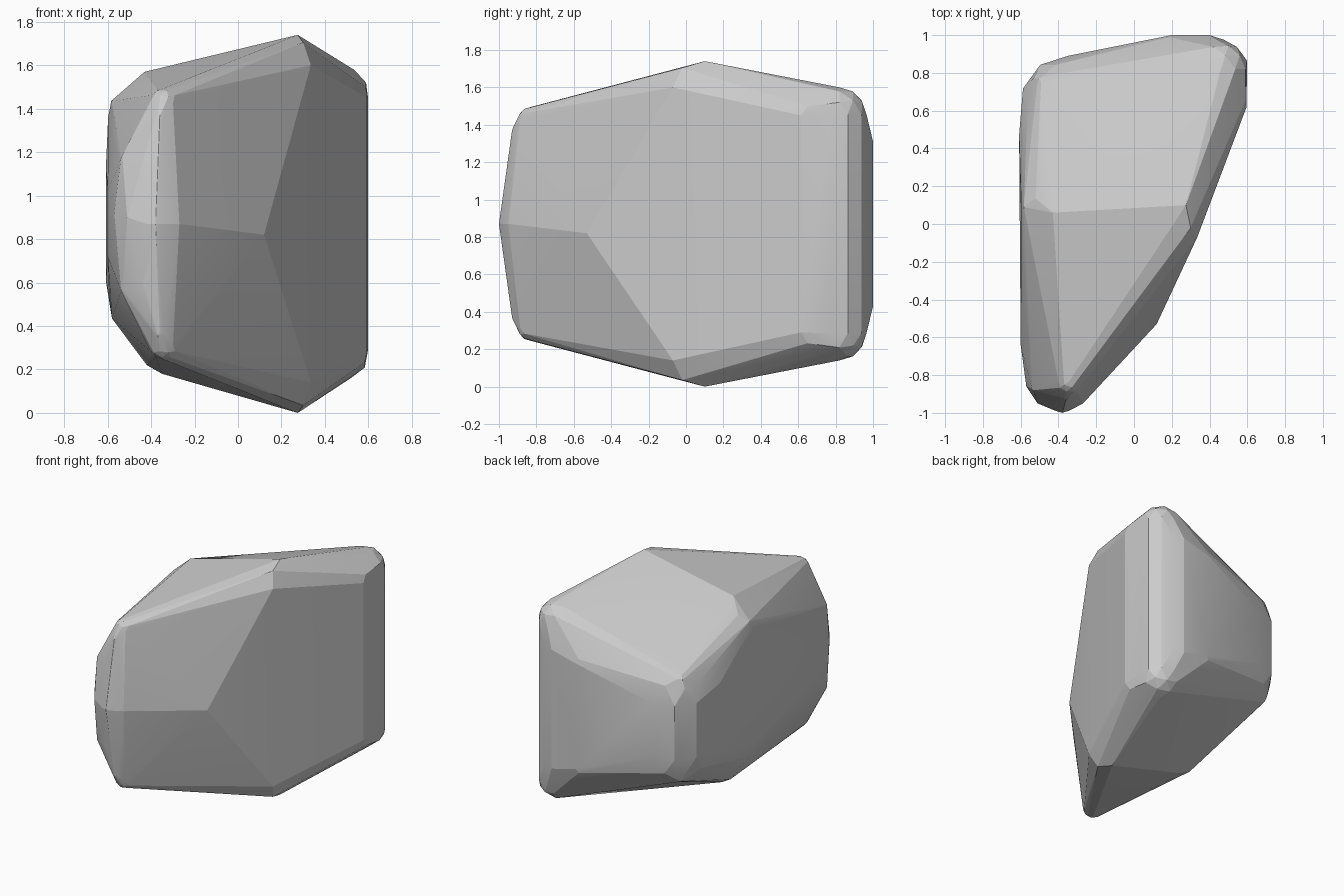
import bpy, bmesh
from mathutils import Vector

if "Cube" in bpy.data.objects:
    bpy.data.objects.remove(bpy.data.objects["Cube"])

MID = 0.87  # height of the rough mirror plane

# Rounded corners (x, y, z, radius), repeated above and below the mid plane
corners = [
    (0.275, 0.10, 1.74, 0),        # peak
    (0.30, -0.02, 1.705, 0),
    (0.335, -0.07, 1.60, 0),       # right-hand kink
    (0.46, 0.82, 1.455, 0.145),    # back right
    (0.49, 0.65, 1.45, 0.11),
    (0.40, 0.87, 1.31, 0.13),
    (0.20, 0.94, 1.26, 0.06),
    (-0.35, 0.64, 1.07, 0.25),     # back left
    (-0.47, 0.74, 1.22, 0.05),
    (-0.57, 0.46, 1.13, 0.04),
    (-0.34, -0.83, 1.425, 0.07),   # front
    (-0.36, -0.90, 1.37, 0.03),
    (-0.43, -0.93, 1.15, 0.02),
    (-0.52, -0.87, 1.17, 0.02),
    (-0.60, -0.64, 1.02, 0),
]
# Corners that are not repeated
singles = [
    (0.12, -0.53, 0.82, 0),        # front facet point
    (-0.38, -0.93, 0.87, 0.07),    # front tip
    (-0.27, -0.95, 0.87, 0),
    (-0.51, -0.95, 0.90, 0),
    (-0.57, -0.86, 0.92, 0),
    (-0.46, 0.09, 1.36, 0.145),    # left shoulder, top
    (-0.43, 0.06, 1.57, 0),
    (-0.37, 0.09, 0.54, 0.235),    # left shoulder, bottom
    (-0.42, 0.08, 0.22, 0),
    (-0.35, 0.08, 0.18, 0),
]
mirrored = [(x, y, 2 * MID - z, r) for x, y, z, r in corners]

# Stone: convex hull wrapped around all corner balls
bm = bmesh.new()
for x, y, z, r in corners + mirrored + singles:
    if r == 0:
        bm.verts.new((x, y, z))
    else:
        ball = bmesh.ops.create_icosphere(bm, subdivisions=2, radius=r)
        bmesh.ops.translate(bm, verts=ball["verts"], vec=Vector((x, y, z)))
for e in list(bm.edges):
    bm.edges.remove(e)
bmesh.ops.convex_hull(bm, input=bm.verts)
bmesh.ops.delete(bm, geom=[v for v in bm.verts if not v.link_faces], context='VERTS')
bmesh.ops.recalc_face_normals(bm, faces=bm.faces)

# Stand it on the ground
low = min(v.co.z for v in bm.verts)
bmesh.ops.translate(bm, verts=bm.verts, vec=Vector((0, 0, -low)))

mesh = bpy.data.meshes.new("stone")
bm.to_mesh(mesh)
bm.free()
stone = bpy.data.objects.new("stone", mesh)
bpy.context.collection.objects.link(stone)
bpy.context.view_layer.objects.active = stone
stone.select_set(True)
bpy.ops.object.shade_smooth_by_angle(angle=0.2)
